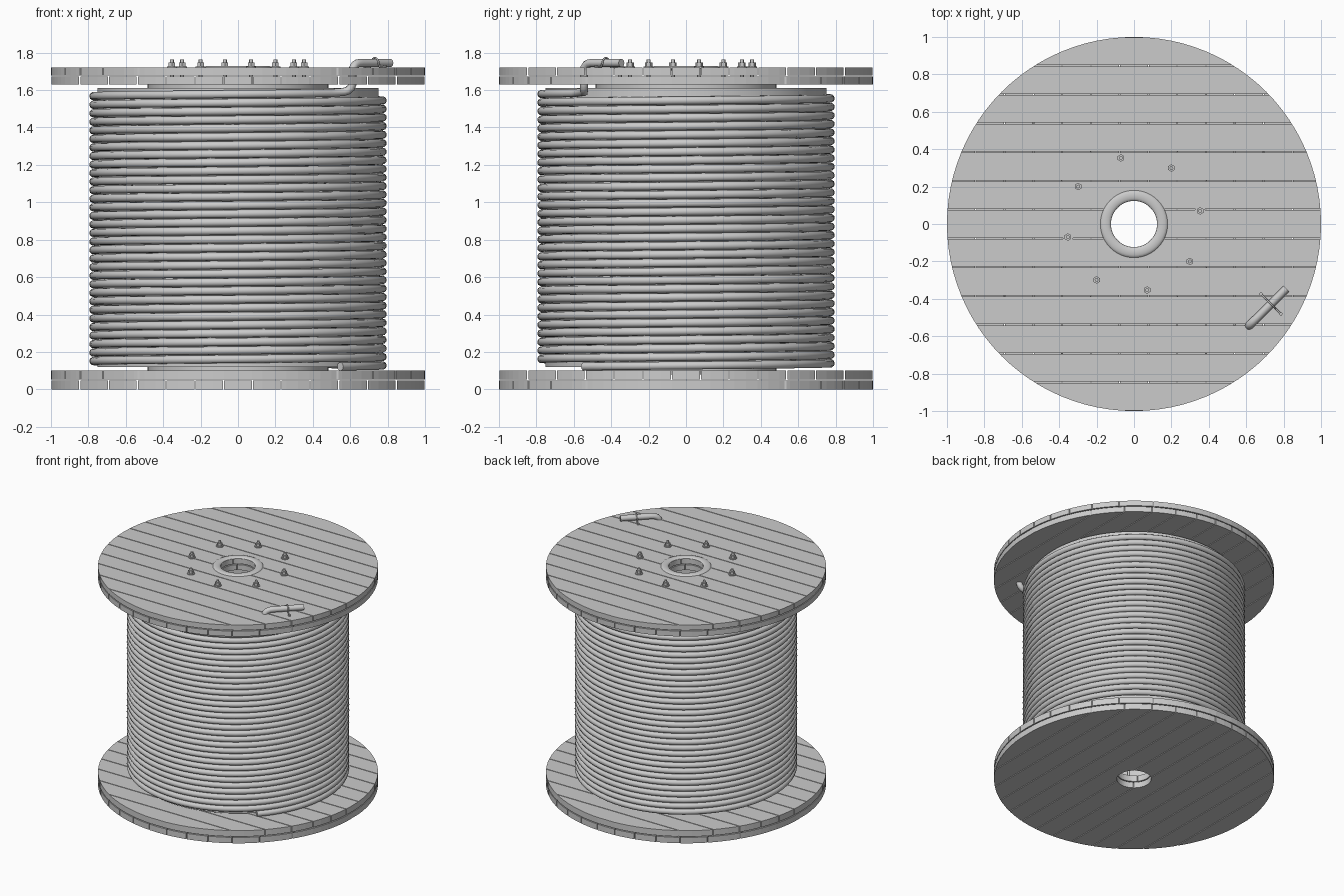
import bpy, bmesh, math
from mathutils import Vector

if "Cube" in bpy.data.objects:
    bpy.data.objects.remove(bpy.data.objects["Cube"])

N = 96


def finish(name, bm, smooth=None):
    bmesh.ops.recalc_face_normals(bm, faces=bm.faces)
    me = bpy.data.meshes.new(name)
    bm.to_mesh(me)
    bm.free()
    ob = bpy.data.objects.new(name, me)
    bpy.context.collection.objects.link(ob)
    if smooth:
        bpy.ops.object.select_all(action='DESELECT')
        ob.select_set(True)
        bpy.context.view_layer.objects.active = ob
        bpy.ops.object.shade_smooth_by_angle(angle=math.radians(smooth))
    return ob


def lathe(bm, profile, n, center=(0, 0)):
    """Revolve a closed (r, z) profile around a vertical axis."""
    rings = []
    for i in range(n):
        a = 2 * math.pi * i / n
        rings.append([bm.verts.new((center[0] + r * math.cos(a), center[1] + r * math.sin(a), z))
                      for r, z in profile])
    k = len(profile)
    for i in range(n):
        p, q = rings[i], rings[(i + 1) % n]
        for j in range(k):
            bm.faces.new((p[j], q[j], q[(j + 1) % k], p[(j + 1) % k]))


def tube(bm, r0, r1, z0, z1, n):
    lathe(bm, [(r0, z0), (r1, z0), (r1, z1), (r0, z1)], n)


def cyl(bm, x, y, r, z0, z1, n, r2=None):
    ret = bmesh.ops.create_cone(bm, cap_ends=True, segments=n, radius1=r,
                                radius2=r if r2 is None else r2, depth=z1 - z0)
    bmesh.ops.translate(bm, verts=ret['verts'], vec=(x, y, (z0 + z1) / 2))


def plank_layer(name, z0, z1, axis):
    """Disc with a centre hole, sliced into 13 planks side by side along `axis`."""
    out = bmesh.new()
    w, gap = 2 / 13, 0.006
    for k in range(13):
        lo, hi = -1 + k * w + gap / 2, -1 + (k + 1) * w - gap / 2
        bm = bmesh.new()
        tube(bm, 0.123, 1.0, z0, z1, N)
        for pos, sign in ((lo, -1), (hi, 1)):
            co, no = Vector(), Vector()
            co[axis], no[axis] = pos, sign
            bmesh.ops.bisect_plane(bm, geom=bm.verts[:] + bm.edges[:] + bm.faces[:],
                                   plane_co=co, plane_no=no, clear_outer=True)
            edges = [e for e in bm.edges if e.is_boundary]
            if edges:
                bmesh.ops.holes_fill(bm, edges=edges, sides=0)
        bmesh.ops.recalc_face_normals(bm, faces=bm.faces)
        me = bpy.data.meshes.new("tmp")
        bm.to_mesh(me)
        bm.free()
        out.from_mesh(me)
        bpy.data.meshes.remove(me)
    finish(name, out)


def wire(name, pts, radius, res):
    cu = bpy.data.curves.new(name, 'CURVE')
    cu.dimensions = '3D'
    cu.bevel_depth = radius
    cu.bevel_resolution = res
    cu.use_fill_caps = True
    sp = cu.splines.new('POLY')
    sp.points.add(len(pts) - 1)
    for p, c in zip(sp.points, pts):
        p.co = (*c, 1)
    ob = bpy.data.objects.new(name, cu)
    bpy.context.collection.objects.link(ob)
    bpy.ops.object.select_all(action='DESELECT')
    ob.select_set(True)
    bpy.context.view_layer.objects.active = ob
    bpy.ops.object.convert(target='MESH')
    bpy.ops.object.shade_smooth_by_angle(angle=math.radians(50))


# Flanges: two crossed plank layers each
for side, z in (("bottom", 0.0), ("top", 1.62)):
    plank_layer(side + "_flange_lower_planks", z + (0.01 if z else 0) , z + 0.046 + (0.006 if z else 0), 0)
    plank_layer(side + "_flange_upper_planks", z + 0.053 + (0.006 if z else 0), z + 0.1, 1)

# Inner core and the wider winding drum
bm = bmesh.new()
tube(bm, 0.45, 0.485, 0.098, 1.632, 48)
finish("core", bm, 30)
bm = bmesh.new()
tube(bm, 0.47, 0.752, 0.12, 1.61, N)
finish("winding_drum", bm, 30)

# Rounded collar round the centre hole
bm = bmesh.new()
prof = [(0.152 + 0.029 * math.cos(t), 1.718 + 0.012 * math.sin(t))
        for t in [2 * math.pi * i / 12 for i in range(12)]]
lathe(bm, prof, 48)
finish("centre_collar", bm, 60)

# Cable: 32 turns, then up through the top flange and along its surface
turns, seg, r = 32, 64, 0.773
pts = []
for i in range(turns * seg):
    f = i / seg
    a = -math.pi / 4 + 2 * math.pi * f
    pts.append((r * math.cos(a), r * math.sin(a), 0.122 + 0.0457 * f))
pts += [(0.565, -0.546, 1.59), (0.588, -0.546, 1.598), (0.604, -0.546, 1.612),
        (0.612, -0.546, 1.632), (0.613, -0.546, 1.66), (0.613, -0.546, 1.70),
        (0.616, -0.543, 1.72), (0.625, -0.534, 1.735), (0.64, -0.519, 1.743),
        (0.66, -0.50, 1.745), (0.74, -0.42, 1.745), (0.815, -0.345, 1.745)]
wire("cable", pts, 0.0222, 3)

# Staple holding the cable end
d = math.sqrt(0.5)
arch = [(-0.08, 1.724), (-0.035, 1.724)]
arch += [(0.027 * math.cos(t), 1.745 + 0.027 * math.sin(t))
         for t in [math.pi * (1 - i / 10) for i in range(11)]]
arch += [(0.035, 1.724), (0.08, 1.724)]
wire("cable_staple", [(0.732 + s * d, -0.428 - s * d, z) for s, z in arch], 0.005, 2)
bm = bmesh.new()
for s in (-0.075, 0.075):
    cyl(bm, 0.732 + s * d, -0.428 - s * d, 0.009, 1.715, 1.733, 10)
finish("staple_nails", bm, 30)

# Eight tie bolts with washer and nut
bm = bmesh.new()
for k in range(8):
    a = math.radians(11.2 + 45 * k)
    x, y = 0.36 * math.cos(a), 0.36 * math.sin(a)
    cyl(bm, x, y, 0.027, 1.715, 1.727, 20)
    cyl(bm, x, y, 0.02, 1.727, 1.747, 6)
    cyl(bm, x, y, 0.010, 0.08, 1.764, 12)
finish("tie_bolts", bm, 35)
